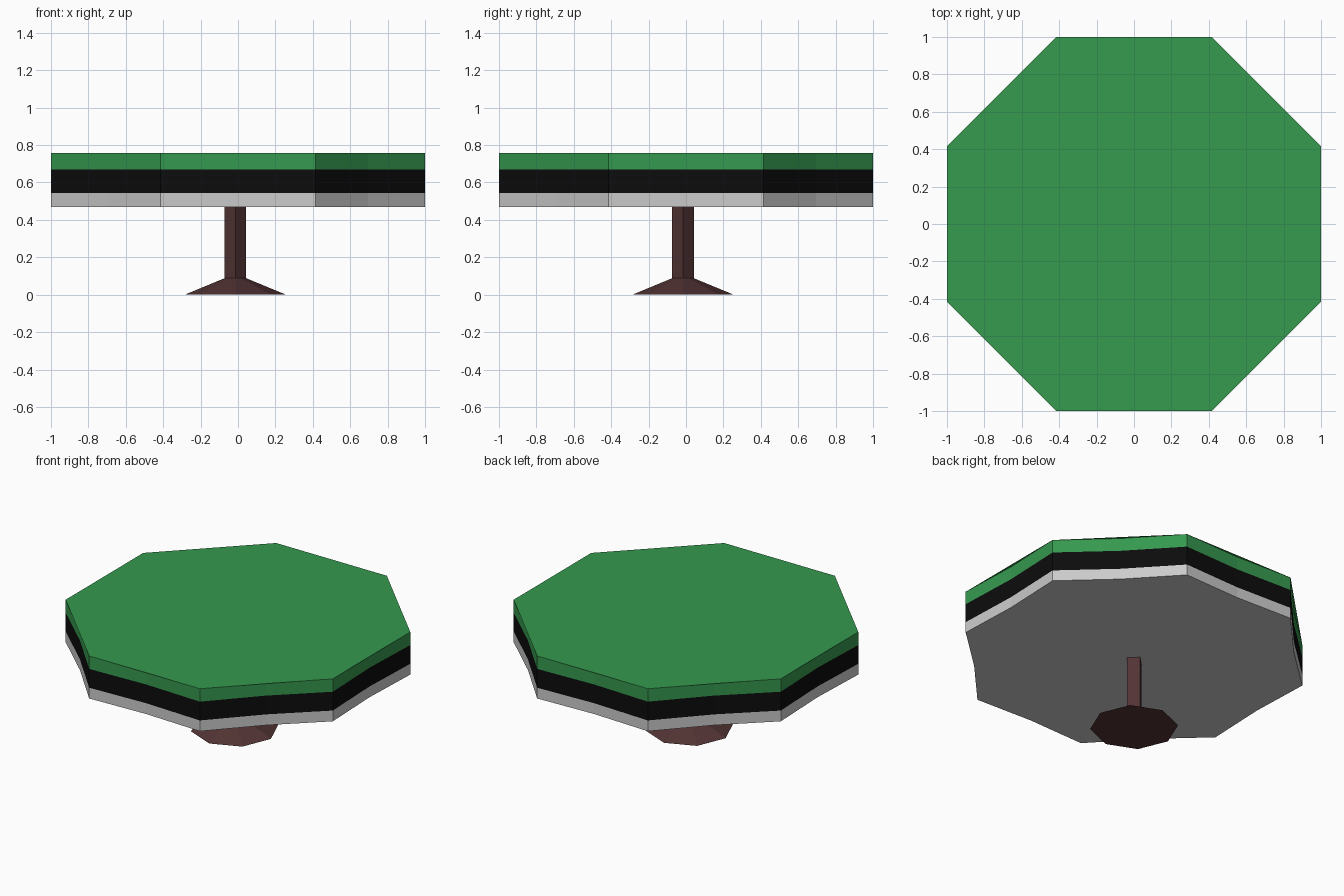
import bpy, bmesh, math

if "Cube" in bpy.data.objects:
    bpy.data.objects.remove(bpy.data.objects["Cube"])

def material(name, rgb):
    m = bpy.data.materials.new(name)
    m.diffuse_color = (*rgb, 1)
    m.use_nodes = True
    m.node_tree.nodes["Principled BSDF"].inputs["Base Color"].default_value = m.diffuse_color
    return m

def ring(radius, sides, turn=0.0, cx=0.0, cy=0.0):
    return [(cx + radius * math.cos(turn + i * math.tau / sides),
             cy + radius * math.sin(turn + i * math.tau / sides)) for i in range(sides)]

def with_midpoints(pts, k=0.5):
    """Add a point halfway along each edge; k below 0.5 pulls it inward."""
    out = []
    for p, q in zip(pts, pts[1:] + pts[:1]):
        out += [p, ((p[0] + q[0]) * k, (p[1] + q[1]) * k)]
    return out

def loft(name, rings, mat=None, bottom=True, top=True):
    """Skin between outlines given as (points, z); optionally cap the ends."""
    bm = bmesh.new()
    loops = [[bm.verts.new((x, y, z)) for x, y in pts] for pts, z in rings]
    for a, b in zip(loops, loops[1:]):
        n = len(a)
        for i in range(n):
            j = (i + 1) % n
            bm.faces.new((a[i], a[j], b[j], b[i]))
    if bottom:
        bm.faces.new(loops[0][::-1])
    if top:
        bm.faces.new(loops[-1])
    me = bpy.data.meshes.new(name)
    bm.to_mesh(me)
    bm.free()
    ob = bpy.data.objects.new(name, me)
    bpy.context.collection.objects.link(ob)
    if mat:
        me.materials.append(mat)
    return ob

green = material("green_felt", (0.036, 0.319, 0.078))
black = material("black_band", (0.0037, 0.0037, 0.0037))
brown = material("dark_wood", (0.087, 0.034, 0.035))

# Octagon outline, and the side outline whose edge midpoints dip slightly inward
R = 1 / math.cos(math.pi / 8)
octagon = ring(R, 8, math.pi / 8)
sides = with_midpoints(octagon, 0.492)

# Table top: flat playing surface over three stacked bands
loft("playing_surface", [(octagon, 0.758)], green, bottom=False)
loft("green_rim", [(sides, 0.67), (sides, 0.757)], green, bottom=False)
loft("black_rim", [(sides, 0.543), (sides, 0.67)], black, bottom=False, top=False)
loft("grey_underside", [(sides, 0.47), (sides, 0.543)], top=False)

# Pedestal: square column set cornerwise, flaring into a low octagonal foot
CX, CY = -0.014, -0.016
foot = ring(0.271, 8, 0, CX, CY)
column = with_midpoints(ring(0.058, 4, 0, CX, CY))
loft("pedestal", [(foot, 0), (column, 0.088), (column, 0.47)], brown, top=False)
